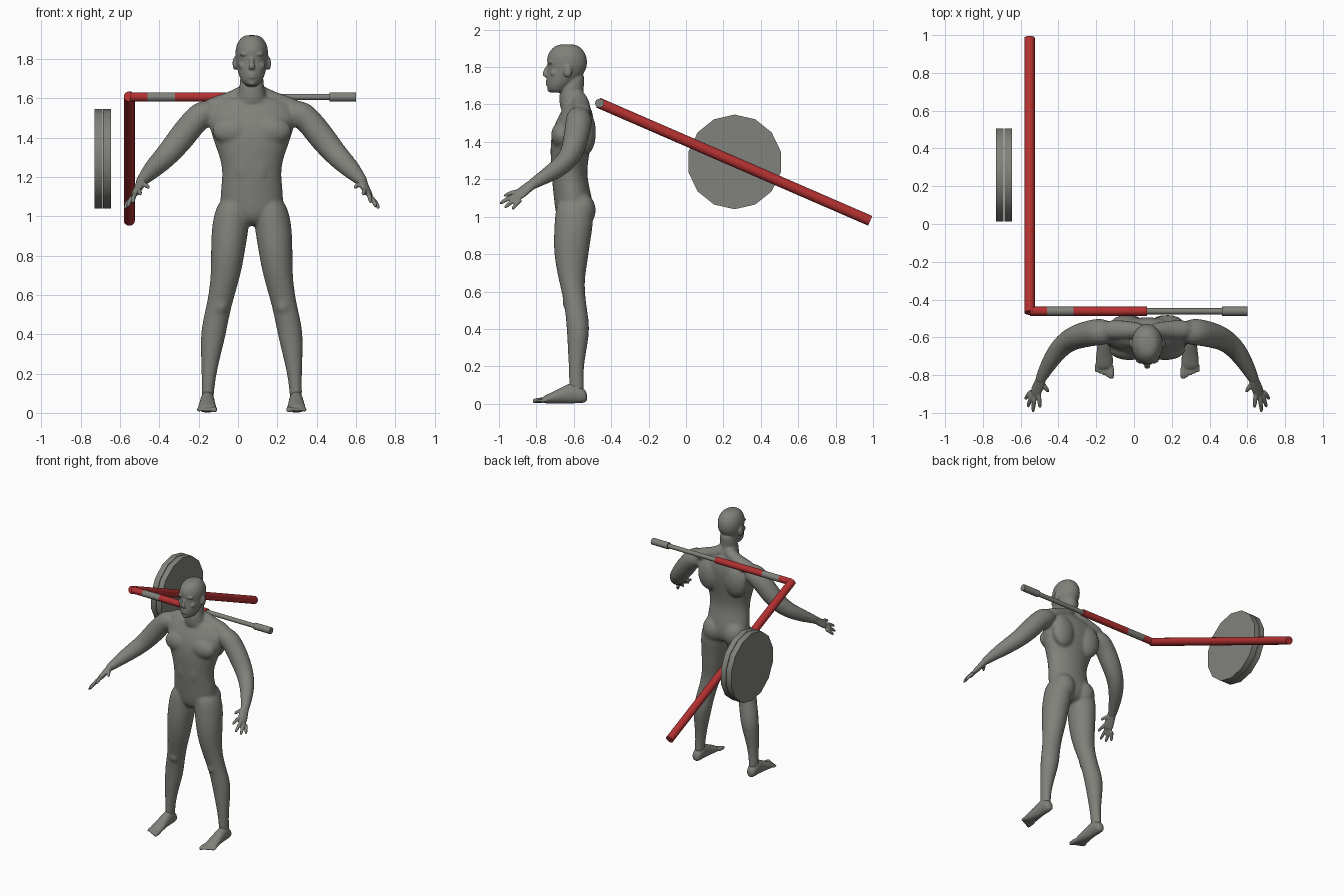
import bpy
import bmesh
from math import cos, sin, pi
from mathutils import Vector, Matrix

default_cube = bpy.data.objects.get("Cube")
if default_cube:
    bpy.data.objects.remove(default_cube, do_unlink=True)


def make_material(name, colour):
    mat = bpy.data.materials.new(name)
    mat.use_nodes = True
    mat.diffuse_color = (*colour, 1)
    mat.node_tree.nodes["Principled BSDF"].inputs["Base Color"].default_value = (*colour, 1)
    return mat


grey = make_material("warm grey", (.22, .22, .2))
red = make_material("red", (.45, .03, .03))

X, Y, Z = Vector((1, 0, 0)), Vector((0, 1, 0)), Vector((0, 0, 1))
BOTH = (1, -1)
BODY_X = .07


def loft(bm, rings, mirror=1, side=X, normal=None, count=14):
    """Closed tube through rings of (x, y, z, half width, half depth)."""
    centres = [Vector(ring[:3]) for ring in rings]
    loops = []
    for i, ring in enumerate(rings):
        following = centres[min(i + 1, len(rings) - 1)]
        axis = normal or (following - centres[max(i - 1, 0)]).normalized()
        across = (side - axis * side.dot(axis)).normalized()
        deep = axis.cross(across)
        loop = []
        for k in range(count):
            angle = 2 * pi * k / count
            p = centres[i] + across * cos(angle) * ring[3] + deep * sin(angle) * ring[4]
            loop.append(bm.verts.new((p.x * mirror, p.y, p.z)))
        loops.append(loop)
    for low, high in zip(loops, loops[1:]):
        for k in range(count):
            n = (k + 1) % count
            bm.faces.new((low[k], low[n], high[n], high[k]))
    bm.faces.new(loops[0])
    bm.faces.new(loops[-1])


def blob(bm, centre, radii):
    """Ellipsoid muscle or facial feature."""
    matrix = Matrix.Translation(centre) @ Matrix.Diagonal((*radii, 1))
    bmesh.ops.create_uvsphere(bm, u_segments=16, v_segments=10, radius=1, matrix=matrix)


def skin(name, bm, voxel, smoothing):
    """Fuse the overlapping volumes into one smooth surface."""
    bmesh.ops.recalc_face_normals(bm, faces=bm.faces)
    mesh = bpy.data.meshes.new(name)
    bm.to_mesh(mesh)
    bm.free()
    mesh.materials.append(grey)
    mesh.shade_smooth()
    obj = bpy.data.objects.new(name, mesh)
    obj.location.x = BODY_X
    bpy.context.collection.objects.link(obj)
    subdivision = obj.modifiers.new("round", 'SUBSURF')
    subdivision.levels = subdivision.render_levels = 2
    fuse = obj.modifiers.new("fuse", 'REMESH')
    fuse.mode = 'VOXEL'
    fuse.voxel_size = voxel
    fuse.use_smooth_shade = True
    soften = obj.modifiers.new("soften", 'SMOOTH')
    soften.factor = .5
    soften.iterations = smoothing


# Torso, with chest, back and seat muscles
body = bmesh.new()
loft(body, [
    (0, -.6, .95, .06, .06), (0, -.597, 1, .15, .1), (0, -.6, 1.08, .168, .105),
    (0, -.625, 1.21, .148, .095), (0, -.624, 1.29, .16, .1), (0, -.617, 1.38, .195, .11),
    (0, -.605, 1.46, .22, .112), (0, -.59, 1.53, .23, .098), (0, -.58, 1.58, .19, .075),
    (0, -.59, 1.61, .1, .06)], normal=Z, count=20)
loft(body, [(0, -.595, 1.55, .09, .08), (0, -.605, 1.61, .075, .073),
            (0, -.615, 1.66, .064, .066), (0, -.6, 1.72, .06, .06)], normal=Z)

LEG = [
    (.085, -.6, 1.1, .07, .08), (.1, -.598, 1.03, .09, .105), (.108, -.6, .95, .098, .106),
    (.119, -.612, .85, .091, .1), (.127, -.613, .75, .083, .088), (.14, -.612, .66, .073, .07),
    (.165, -.595, .55, .066, .06), (.184, -.583, .47, .067, .062), (.199, -.575, .38, .065, .063),
    (.213, -.585, .25, .045, .046), (.223, -.588, .13, .032, .038), (.226, -.582, .04, .034, .045)]
ARM = [
    (.17, -.57, 1.54, .06, .06), (.26, -.57, 1.525, .085, .08), (.335, -.585, 1.43, .073, .075),
    (.425, -.615, 1.315, .06, .062), (.5, -.7, 1.245, .05, .053), (.565, -.82, 1.175, .031, .028),
    (.572, -.84, 1.16, .03, .024)]
TRAPEZIUS = [(0, -.57, 1.65, .05, .04), (.1, -.56, 1.59, .04, .05), (.25, -.56, 1.55, .05, .06)]
PALM_SIDE = Vector((.04, .015, -.04))

for s in BOTH:
    loft(body, LEG, s, normal=Z)
    loft(body, ARM, s, side=PALM_SIDE)
    loft(body, TRAPEZIUS, s, side=Z)
    blob(body, (s * .095, -.665, 1.435), (.11, .058, .075))
    blob(body, (s * .11, -.535, 1.45), (.09, .055, .12))
    blob(body, (s * .085, -.56, 1.035), (.085, .08, .095))
    blob(body, (s * .045, -.66, 1.25), (.055, .062, .12))
    blob(body, (s * .16, -.63, .545), (.04, .032, .045))
skin("body", body, .009, 8)

# Head and face
head = bmesh.new()
loft(head, [
    (0, -.69, 1.662, .03, .03), (0, -.688, 1.68, .047, .053), (0, -.672, 1.71, .064, .074),
    (0, -.653, 1.745, .074, .095), (0, -.637, 1.785, .081, .103), (0, -.634, 1.81, .084, .106),
    (0, -.637, 1.84, .085, .11), (0, -.637, 1.875, .078, .1), (0, -.637, 1.905, .059, .076),
    (0, -.636, 1.923, .035, .045)], normal=Z, count=20)
loft(head, [(0, -.6, 1.6, .066, .064), (0, -.615, 1.66, .063, .066),
            (0, -.6, 1.72, .06, .058), (0, -.59, 1.77, .05, .05)], normal=Z)
loft(head, [(0, -.735, 1.815, .01, .012), (0, -.75, 1.78, .011, .013),
            (0, -.756, 1.76, .02, .016), (0, -.748, 1.746, .014, .01)], normal=Z, count=10)
for height in (1.724, 1.709):
    blob(head, (0, -.737, height), (.026, .014, .009))
blob(head, (0, -.722, 1.68), (.024, .02, .017))
for s in BOTH:
    blob(head, (s * .033, -.722, 1.825), (.03, .018, .011))
    blob(head, (s * .032, -.72, 1.8), (.014, .012, .009))
    blob(head, (s * .045, -.705, 1.767), (.024, .022, .02))
    blob(head, (s * .086, -.632, 1.778), (.012, .024, .035))
skin("head", head, .006, 3)

# Hands: palm, four fingers and a thumb
hands = bmesh.new()
PALM = [(.558, -.805, 1.183, .03, .026), (.567, -.835, 1.165, .031, .022),
        (.583, -.875, 1.132, .037, .019), (.6, -.91, 1.104, .034, .015)]
DIGITS = {
    "index": ((.575, -.89, 1.138), (.571, -.935, 1.128), (.567, -.978, 1.108)),
    "middle": ((.59, -.895, 1.12), (.602, -.95, 1.1), (.605, -1, 1.066)),
    "ring": ((.602, -.89, 1.105), (.622, -.935, 1.08), (.632, -.973, 1.044)),
    "little": ((.61, -.88, 1.092), (.633, -.907, 1.07), (.647, -.93, 1.037)),
    "thumb": ((.562, -.835, 1.165), (.538, -.865, 1.162), (.521, -.892, 1.142))}
for s in BOTH:
    loft(hands, PALM, s, side=PALM_SIDE)
    for base, knuckle, tip in DIGITS.values():
        loft(hands, [(*base, .014, .014), (*knuckle, .0125, .0125), (*tip, .01, .01)],
             s, side=PALM_SIDE, count=10)
skin("hands", hands, .005, 3)

# Feet: heel to ball, then five toes
feet = bmesh.new()
FOOT = [(.226, -.527, .035, .022, .024), (.226, -.55, .044, .036, .043),
        (.226, -.6, .062, .037, .062), (.226, -.66, .046, .04, .046),
        (.227, -.72, .03, .049, .03), (.228, -.775, .019, .048, .018)]
for s in BOTH:
    loft(feet, FOOT, s, normal=Y)
    for toe in range(5):
        width = .016 if toe == 0 else .0115
        x, tip = .19 + .0195 * toe, -.822 + .009 * toe
        loft(feet, [(x, -.74, .02, width, width), (x, tip + .025, .018, width, width),
                    (x, tip, .013, width, width * .8)], s, normal=Y, count=10)
skin("feet", feet, .006, 3)


def rod(name, start, end, radius, material, sides=16):
    start, end = Vector(start), Vector(end)
    span = end - start
    bpy.ops.mesh.primitive_cylinder_add(
        vertices=sides, radius=radius, depth=span.length, location=(start + end) / 2,
        rotation=span.to_track_quat('Z', 'Y').to_euler())
    obj = bpy.context.object
    obj.name = name
    obj.data.materials.append(material)
    bpy.ops.object.shade_smooth_by_angle(angle=pi / 6)


# Bar behind the shoulders, in sections along x
BAR_Y, BAR_Z = -.462, 1.607
for name, left, right, radius, material in (
        ("bar_red_end", -.55, -.46, .024, red),
        ("bar_grey_band", -.46, -.32, .024, grey),
        ("bar_red_middle", -.32, .07, .024, red),
        ("bar_thin_rod", .07, .465, .016, grey),
        ("bar_grip", .465, .6, .024, grey)):
    rod(name, (left, BAR_Y, BAR_Z), (right, BAR_Y, BAR_Z), radius, material)

# Long sloping pole
rod("long_pole", (-.553, -.47, 1.61), (-.553, .985, .978), .028, red)

# Pair of weight discs
for name, left, right in (("outer_disc", -.731, -.69), ("inner_disc", -.686, -.645)):
    rod(name, (left, .26, 1.293), (right, .26, 1.293), .253, grey, sides=14)
